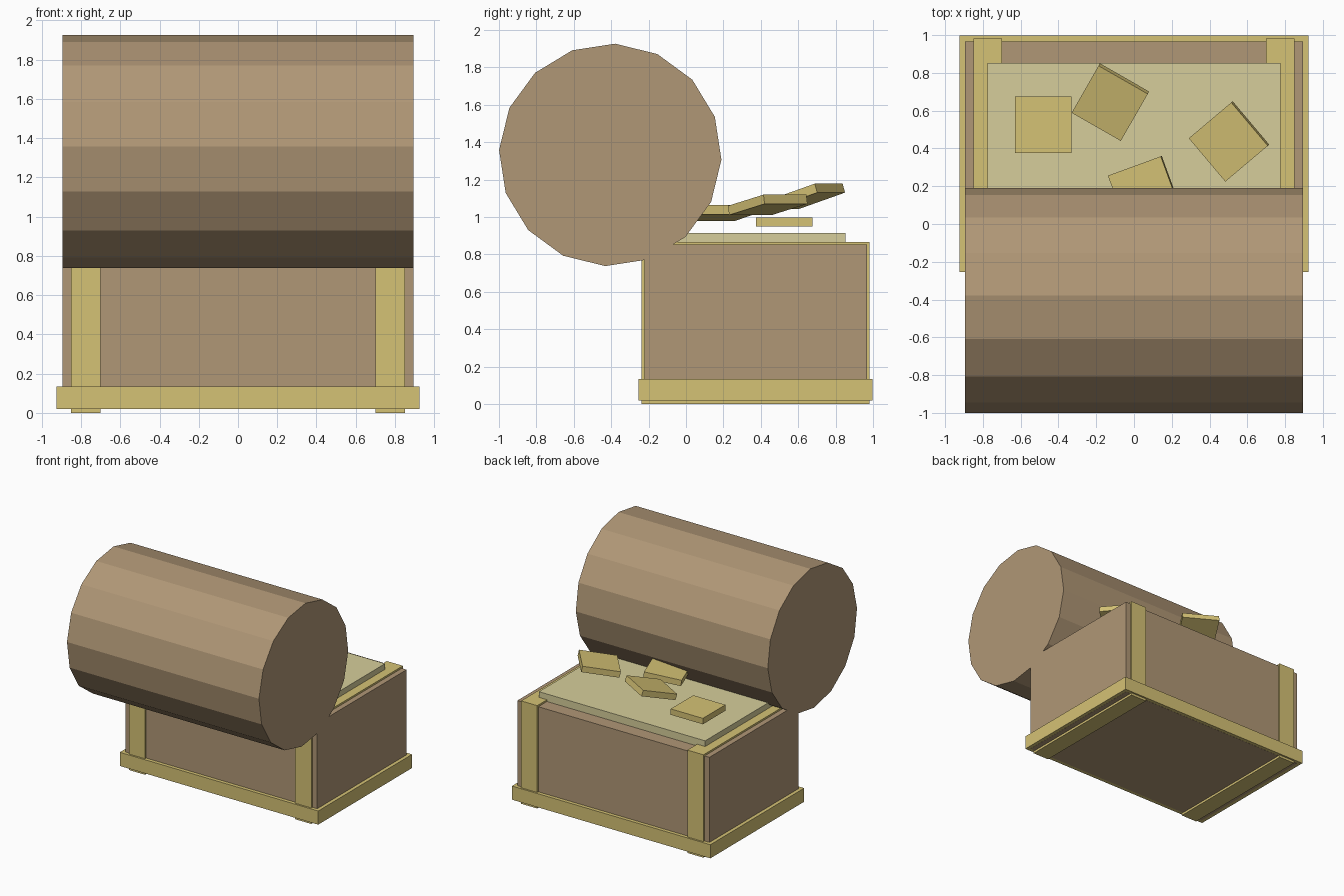
import bpy
import bmesh
import math
from mathutils import Euler, Matrix

cube = bpy.data.objects.get("Cube")
if cube:
    bpy.data.objects.remove(cube, do_unlink=True)


def material(name, rgb):
    """Flat material from 8-bit sRGB values."""
    linear = [((c / 255 + 0.055) / 1.055) ** 2.4 for c in rgb] + [1.0]
    mat = bpy.data.materials.new(name)
    mat.use_nodes = True
    mat.diffuse_color = linear
    mat.node_tree.nodes["Principled BSDF"].inputs["Base Color"].default_value = linear
    return mat


wood = material("brown wood", (176, 151, 118))
brass = material("brass", (213, 194, 117))
pale_gold = material("pale gold", (214, 206, 155))


def finish(bm, name, mat):
    mesh = bpy.data.meshes.new(name)
    bm.to_mesh(mesh)
    bm.free()
    mesh.materials.append(mat)
    obj = bpy.data.objects.new(name, mesh)
    bpy.context.scene.collection.objects.link(obj)
    return obj


def box(name, mat, centre, size, rotation=(0, 0, 0)):
    bm = bmesh.new()
    matrix = (Matrix.Translation(centre) @ Euler(rotation).to_matrix().to_4x4()
              @ Matrix.Diagonal((*size, 1)))
    bmesh.ops.create_cube(bm, size=1, matrix=matrix)
    return finish(bm, name, mat)


MID_Y = 0.372  # centre line of the chest


def chest_box(name, mat, x, width, depth, bottom, top):
    return box(name, mat, (x, MID_Y, (bottom + top) / 2),
               (width, depth, top - bottom))


# Chest body, base trim and straps
chest_box("chest_body", wood, 0, 1.79, 1.19, 0.019, 0.852)
chest_box("base_trim", brass, 0, 1.85, 1.25, 0.02, 0.135)
for side, sign in (("left", 1), ("right", -1)):
    chest_box(side + "_strap", brass, sign * 0.775, 0.15, 1.22, 0, 0.867)

# Treasure slab filling the opening
chest_box("treasure_slab", pale_gold, 0, 1.55, 0.96, 0.82, 0.915)

# Faceted barrel lid, swung forward
bm = bmesh.new()
bmesh.ops.create_cone(
    bm, cap_ends=True, segments=16, radius1=0.595, radius2=0.595, depth=1.79,
    matrix=Matrix.Translation((0, -0.405, 1.332))
    @ Matrix.Rotation(math.radians(-2.5), 4, "X")
    @ Matrix.Rotation(math.pi / 2, 4, "Y"))
finish(bm, "barrel_lid", wood)

# Square coins: centre, tilt, turn
coins = [
    ((-0.48, 0.525, 0.973), 0, 0),
    ((-0.125, 0.645, 1.11), 0.3, -0.52),
    ((0.503, 0.437, 1.065), 0.2, -0.87),
    ((0.056, 0.167, 1.02), 0.12, -1.22),
]
for i, (centre, tilt, turn) in enumerate(coins, 1):
    box(f"square_coin_{i}", brass, centre, (0.3, 0.3, 0.05), (tilt, 0, turn))
